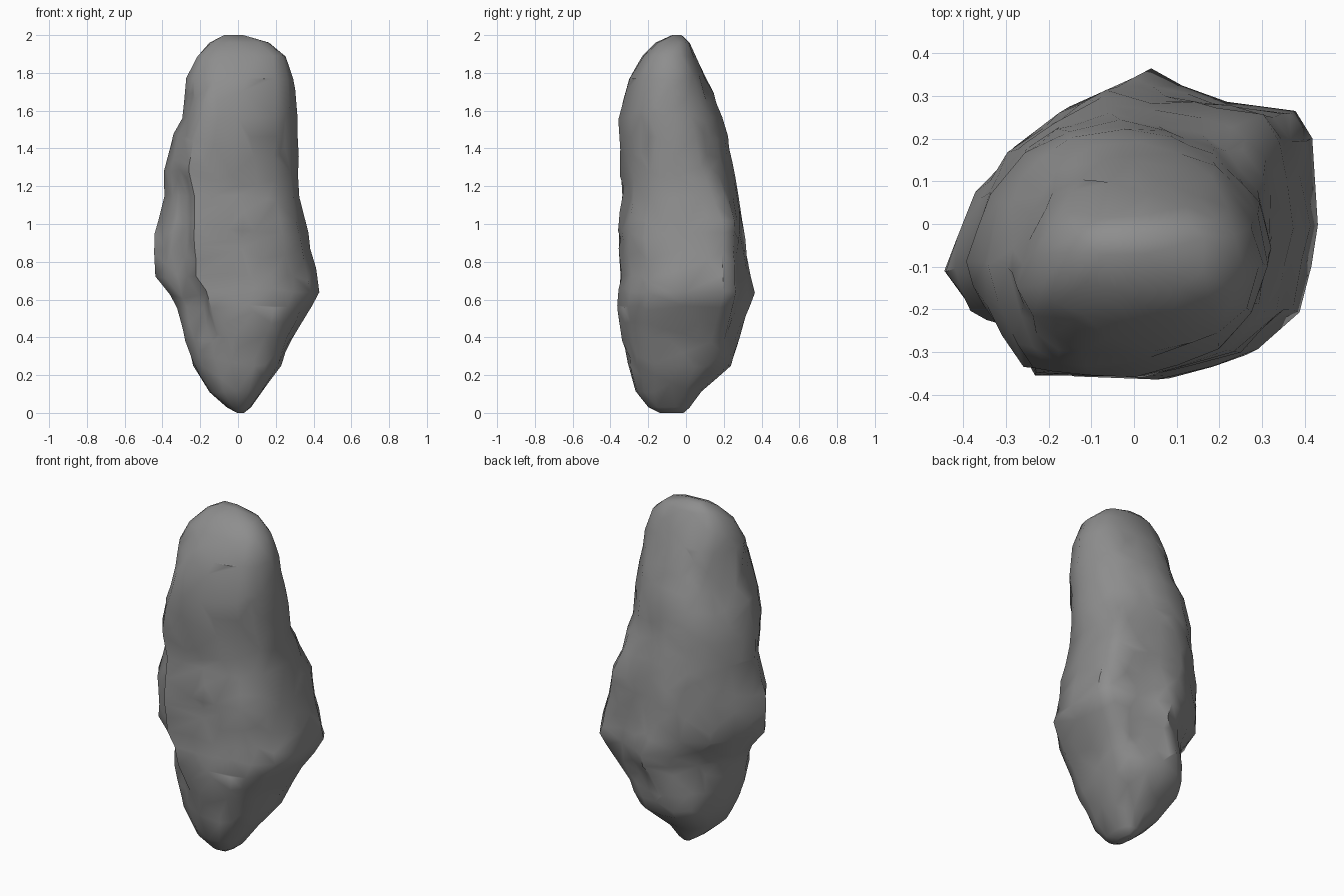
import bpy, bmesh, math
from mathutils import Vector, noise

if "Cube" in bpy.data.objects:
    bpy.data.objects.remove(bpy.data.objects["Cube"])

# Silhouette levels: z, left x, right x, front y, back y
LEVELS = [
    (0.00, -0.01, 0.03, -0.14, -0.01), (0.03, -0.06, 0.07, -0.20, 0.02),
    (0.11, -0.15, 0.13, -0.265, 0.08), (0.25, -0.235, 0.225, -0.31, 0.24),
    (0.38, -0.28, 0.28, -0.34, 0.275), (0.56, -0.32, 0.385, -0.36, 0.335),
    (0.64, -0.375, 0.435, -0.355, 0.36), (0.72, -0.44, 0.42, -0.35, 0.345),
    (0.95, -0.44, 0.37, -0.36, 0.305), (1.15, -0.39, 0.33, -0.34, 0.28),
    (1.28, -0.395, 0.32, -0.345, 0.25), (1.46, -0.345, 0.32, -0.355, 0.225),
    (1.56, -0.30, 0.315, -0.36, 0.195), (1.77, -0.275, 0.29, -0.30, 0.105),
    (1.89, -0.215, 0.25, -0.23, 0.05), (1.96, -0.15, 0.17, -0.16, 0.02),
    (2.00, -0.08, 0.03, -0.08, -0.02)]


def root(v):
    return math.copysign(abs(v) ** 0.8, v)


# Outlines at bottom, middle and top, counter-clockwise from the right side
LOW = [(root(math.cos(i * math.pi / 8)), root(math.sin(i * math.pi / 8))) for i in range(16)]
MID = [(.42, 0), (.40, .20), (.36, .26), (.20, .28), (.10, .31), (0, .35),
       (-.15, .28), (-.28, .18), (-.37, .08), (-.44, -.10), (-.38, -.19),
       (-.27, -.24), (-.22, -.34), (.05, -.345), (.27, -.29), (.37, -.20)]
HIGH = MID[:2] + [(.36, .265), (.22, .285), (.09, .295), (-.06, .305), (-.19, .24)] + MID[7:]
TOP = [(.315, -.08), (.29, .04), (.24, .10), (.19, .15), (.10, .19), (0, .21),
       (-.12, .19), (-.19, .14), (-.26, .04), (-.31, -.10), (-.28, -.20),
       (-.25, -.27), (-.20, -.34), (0, -.355), (.20, -.29), (.28, -.20)]


def unit(outline):
    xs, ys = zip(*outline)
    return [((x - min(xs)) / (max(xs) - min(xs)), (y - min(ys)) / (max(ys) - min(ys)))
            for x, y in outline]


SHAPES = [(0.18, unit(LOW)), (0.55, unit(MID)), (0.70, unit(MID)), (1.0, unit(HIGH)),
          (1.35, unit(TOP)), (1.65, unit(TOP)), (1.97, unit(LOW))]


def blend(table, z):
    """Neighbouring table rows around height z and the mix factor."""
    if z <= table[0][0]:
        return table[0], table[0], 0
    for a, b in zip(table, table[1:]):
        if z <= b[0]:
            return a, b, (z - a[0]) / (b[0] - a[0])
    return table[-1], table[-1], 0


def section(z, steps=4):
    a, b, t = blend(LEVELS, z)
    x0, x1, y0, y1 = [p + (q - p) * t for p, q in zip(a[1:], b[1:])]
    a, b, t = blend(SHAPES, z)
    pts = unit([Vector(p).lerp(Vector(q), t) for p, q in zip(a[1], b[1])])
    ring = []
    for i, p in enumerate(pts):
        for s in range(steps):
            u = Vector(p).lerp(Vector(pts[(i + 1) % len(pts)]), s / steps)
            ring.append(Vector((x0 + u.x * (x1 - x0), y0 + u.y * (y1 - y0), z)))
    return ring


# Loft the rock body
heights = sorted({lv[0] for lv in LEVELS} | {0.04 * i for i in range(1, 50)})
bm = bmesh.new()
rings = [[bm.verts.new(p) for p in section(z)] for z in heights]
for r, s in zip(rings, rings[1:]):
    for i in range(len(r)):
        j = (i + 1) % len(r)
        bm.faces.new((r[i], r[j], s[j], s[i]))
bm.faces.new(rings[0][::-1])
bm.faces.new(rings[-1])
bmesh.ops.triangulate(bm, faces=bm.faces[:])
bm.normal_update()

# Chipped hollows and bumps: position, spread (horizontal, vertical), depth
CHIPS = [((.05, -.36, .29), .10, .03, -.02), ((0, -.36, .92), .12, .03, -.012),
         ((-.05, -.35, 1.2), .12, .03, -.01), ((-.12, -.35, .42), .10, .06, -.012),
         ((.30, -.25, .72), .06, .10, -.025), ((.27, -.22, 1.45), .05, .10, -.02),
         ((-.28, .17, .62), .09, .05, -.015), ((-.36, .08, 1.0), .07, .10, -.01),
         ((.15, .28, .45), .12, .06, -.012), ((-.27, -.24, 1.15), .04, .30, -.01)]
moves = []
for v in bm.verts:
    d = 0.0
    for c, h, w, depth in CHIPS:
        o = v.co - Vector(c)
        d += depth * math.exp(-(o.x ** 2 + o.y ** 2) / h ** 2 - (o.z / w) ** 2)
    fade = min(1, v.co.z * 4, (2 - v.co.z) * 4)
    d += fade * (0.006 * noise.noise(v.co * 5) + 0.008 * noise.noise(v.co * 11))
    moves.append((v, v.normal * d))
for v, m in moves:
    v.co += m
    v.co.z = min(2, max(0, v.co.z))

mesh = bpy.data.meshes.new("rock")
bm.to_mesh(mesh)
bm.free()
rock = bpy.data.objects.new("rock", mesh)
bpy.context.collection.objects.link(rock)

# Dark stone colour
stone = bpy.data.materials.new("dark_stone")
stone.diffuse_color = (0.27, 0.27, 0.27, 1)
stone.use_nodes = True
stone.node_tree.nodes["Principled BSDF"].inputs["Base Color"].default_value = stone.diffuse_color
mesh.materials.append(stone)

# Reduce to broad chiselled planes, shaded softly
dec = rock.modifiers.new("facets", 'DECIMATE')
dec.ratio = 0.12
bpy.context.view_layer.objects.active = rock
rock.select_set(True)
bpy.ops.object.modifier_apply(modifier=dec.name)
bpy.ops.object.shade_smooth_by_angle(angle=math.radians(50))
